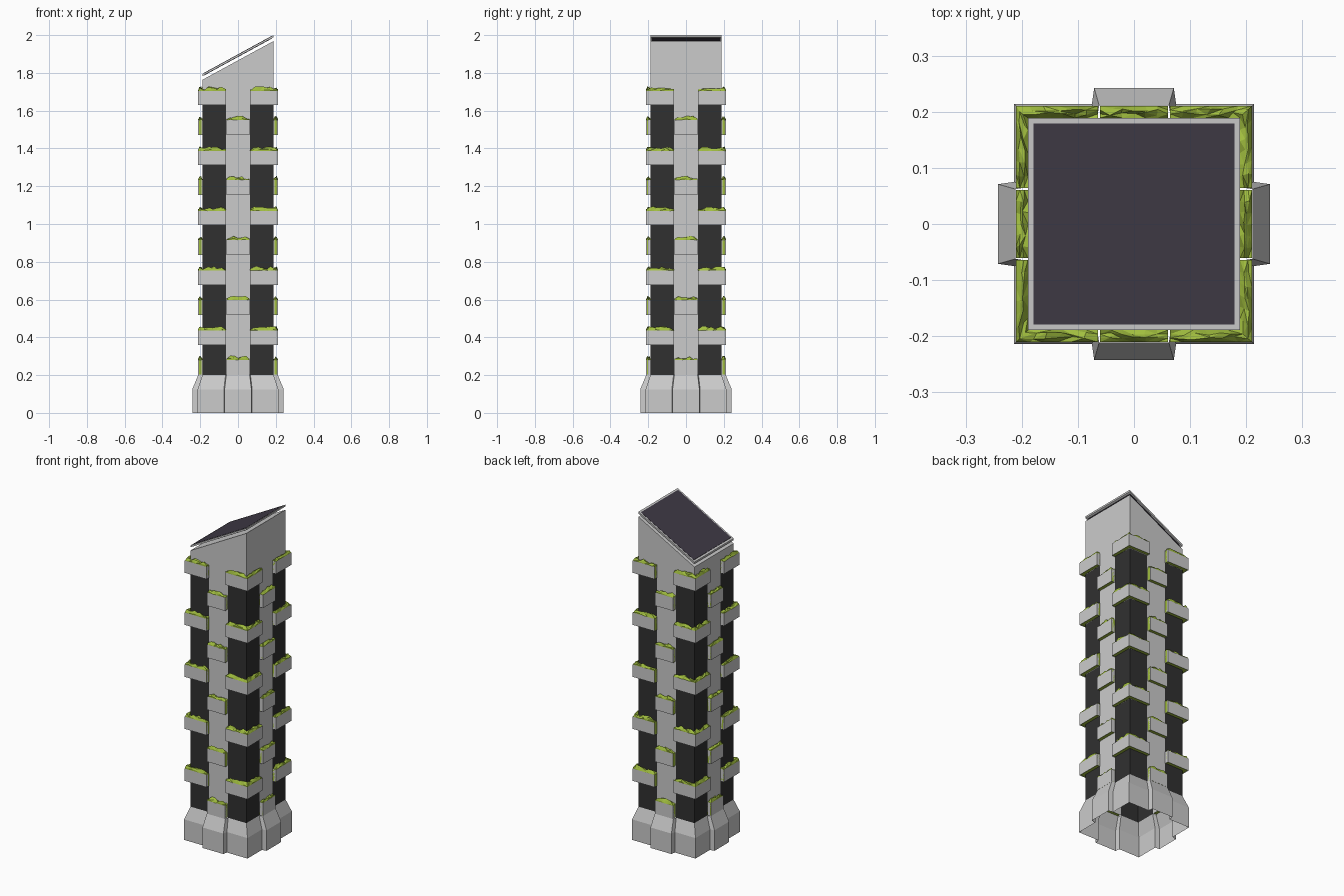
import bpy, random
from math import pi
from mathutils import Matrix, Vector

if "Cube" in bpy.data.objects:
    bpy.data.objects.remove(bpy.data.objects["Cube"])

random.seed(4)
B = 0.189          # tower half width
S = 0.064          # half width of the central wall strips
OUT = 0.212        # outer face of the planters


def material(name, color):
    m = bpy.data.materials.new(name)
    m.diffuse_color = (*color, 1)
    m.use_nodes = True
    m.node_tree.nodes["Principled BSDF"].inputs["Base Color"].default_value = m.diffuse_color
    return m


GLASS = material("dark_glass", (0.03, 0.03, 0.03))
LEAF = material("leaf_green", (0.36, 0.52, 0.05))
PANEL = material("solar_dark", (0.05, 0.042, 0.06))


def make(name, verts, faces, mat=None, turns=0):
    me = bpy.data.meshes.new(name)
    me.from_pydata([tuple(v) for v in verts], [], faces)
    me.transform(Matrix.Rotation(turns * pi / 2, 4, 'Z'))
    me.update()
    if mat:
        me.materials.append(mat)
    ob = bpy.data.objects.new(name, me)
    bpy.context.collection.objects.link(ob)
    return ob


def loft(name, rings, closed=True, cap=False, mat=None, turns=0):
    """Skin a stack of equal-length point rings."""
    n = len(rings[0])
    verts = [p for r in rings for p in r]
    faces = []
    for k in range(len(rings) - 1):
        for i in range(n if closed else n - 1):
            j = (i + 1) % n
            faces.append((k * n + i, k * n + j, (k + 1) * n + j, (k + 1) * n + i))
    if cap:
        faces += [tuple(range(n))[::-1], tuple(range((len(rings) - 1) * n, len(rings) * n))]
    return make(name, verts, faces, mat, turns)


def at(path, z):
    return [(x, y, z) for x, y in path]


def sample(path, n):
    """n points per straight segment of a path, plus the last point."""
    pts = []
    for a, b in zip(path, path[1:]):
        a, b = Vector(a), Vector(b)
        pts += [a.lerp(b, i / n) for i in range(n)]
    return pts + [Vector(path[-1])]


def foliage(name, outer, inner, z0, z1, turns):
    """Closed block of leaves with a crumpled triangulated top."""
    n, rows = 6, 4
    o, i_ = sample(outer, n), sample(inner, n)
    m = len(o)
    verts, faces = [], []
    for r in range(rows):
        for k in range(m):
            p = o[k].lerp(i_[k], r / (rows - 1))
            edge = r in (0, rows - 1) or k in (0, m - 1)
            h = random.uniform(0.0, 0.012) if edge else random.uniform(0.006, 0.026)
            if not edge:
                p = p + Vector((random.uniform(-.003, .003), random.uniform(-.003, .003)))
            verts.append((p.x, p.y, z1 + h))
    for r in range(rows - 1):
        for k in range(m - 1):
            a, b, c, d = r * m + k, r * m + k + 1, (r + 1) * m + k + 1, (r + 1) * m + k
            if random.random() < 0.5:
                faces += [(a, d, b), (b, d, c)]
            else:
                faces += [(a, d, c), (a, c, b)]
    # skirt and underside
    rim = ([k for k in range(m)] + [r * m + m - 1 for r in range(1, rows)]
           + [(rows - 1) * m + k for k in range(m - 2, -1, -1)]
           + [r * m for r in range(rows - 2, 0, -1)])
    base = len(verts)
    verts += [(verts[v][0], verts[v][1], z0) for v in rim]
    q = len(rim)
    for k in range(q):
        j = (k + 1) % q
        faces.append((rim[k], rim[j], base + j, base + k))
    faces.append(tuple(range(base, base + q)))
    make(name, verts, faces, LEAF, turns)


def planter(name, outer, inner, z0, z1, turns):
    ring = inner + outer[::-1]
    loft(name + "_planter", [at(ring, z0), at(ring, z1)], turns=turns)
    e = 0.0015
    shrink = lambda path: [(x - e * (x > OUT - .005), y - e * (y > OUT - .005)) for x, y in path]
    foliage(name + "_foliage", shrink(outer), inner, z0 + 0.003, z1 - 0.003, turns)


# flared base: stepped cross plan, open underneath
def base_ring(w, mid, corner, z):
    side = [(w, -mid), (w + 0.004, -corner), (corner, -corner), (corner, -w - 0.004)]
    side = [(-w, -mid)] + side[:3] + [(corner, -w - 0.004)]
    pts = []
    for t in range(4):
        rot = Matrix.Rotation(t * pi / 2, 2)
        pts += [tuple(rot @ Vector(p)) for p in side]
    return at(pts, z)


loft("flared_base", [base_ring(0.071, 0.242, 0.214, 0),
                     base_ring(0.071, 0.242, 0.214, 0.125),
                     base_ring(0.062, 0.211, B, 0.2)])

# walls: grey strips mid-side, dark glass round the corners
corner_path = [(S, B), (B, B), (B, S)]
for t in range(4):
    strip = [(-S, B), (S, B)]
    loft("wall_strip", [at(strip, 0.2), at(strip, 1.66)], closed=False, turns=t)
    loft("corner_glass", [at(corner_path, 0.2), at(corner_path, 1.66)],
         closed=False, mat=GLASS, turns=t)

# staggered planters on five levels
for level in range(5):
    dz = level * 0.3175
    for t in range(4):
        planter("corner", [(S, OUT), (OUT, OUT), (OUT, S)], corner_path,
                0.36 + dz, 0.435 + dz, t)
        planter("middle", [(-0.061, OUT), (0.061, OUT)], [(-0.061, B), (0.061, B)],
                0.20 + dz, 0.28 + dz, t)


# sloping tower head
def slope(x, z_mid):
    return z_mid + 0.545 * x


def sloped_ring(h, z_mid):
    return [(x, y, slope(x, z_mid)) for x, y in ((-h, -h), (h, -h), (h, h), (-h, h))]


head = loft("tower_head", [at([(-B, -B), (B, -B), (B, B), (-B, B)], 1.66),
                           sloped_ring(B, 1.866)])
top = sloped_ring(B, 1.866)
make("head_roof", top, [(0, 1, 2, 3)])

# floating solar panel in a thin frame
loft("panel_frame", [sloped_ring(B, 1.886), sloped_ring(B, 1.897)], cap=True)
loft("solar_panel", [sloped_ring(0.179, 1.884), sloped_ring(0.179, 1.8985)], cap=True, mat=PANEL)
